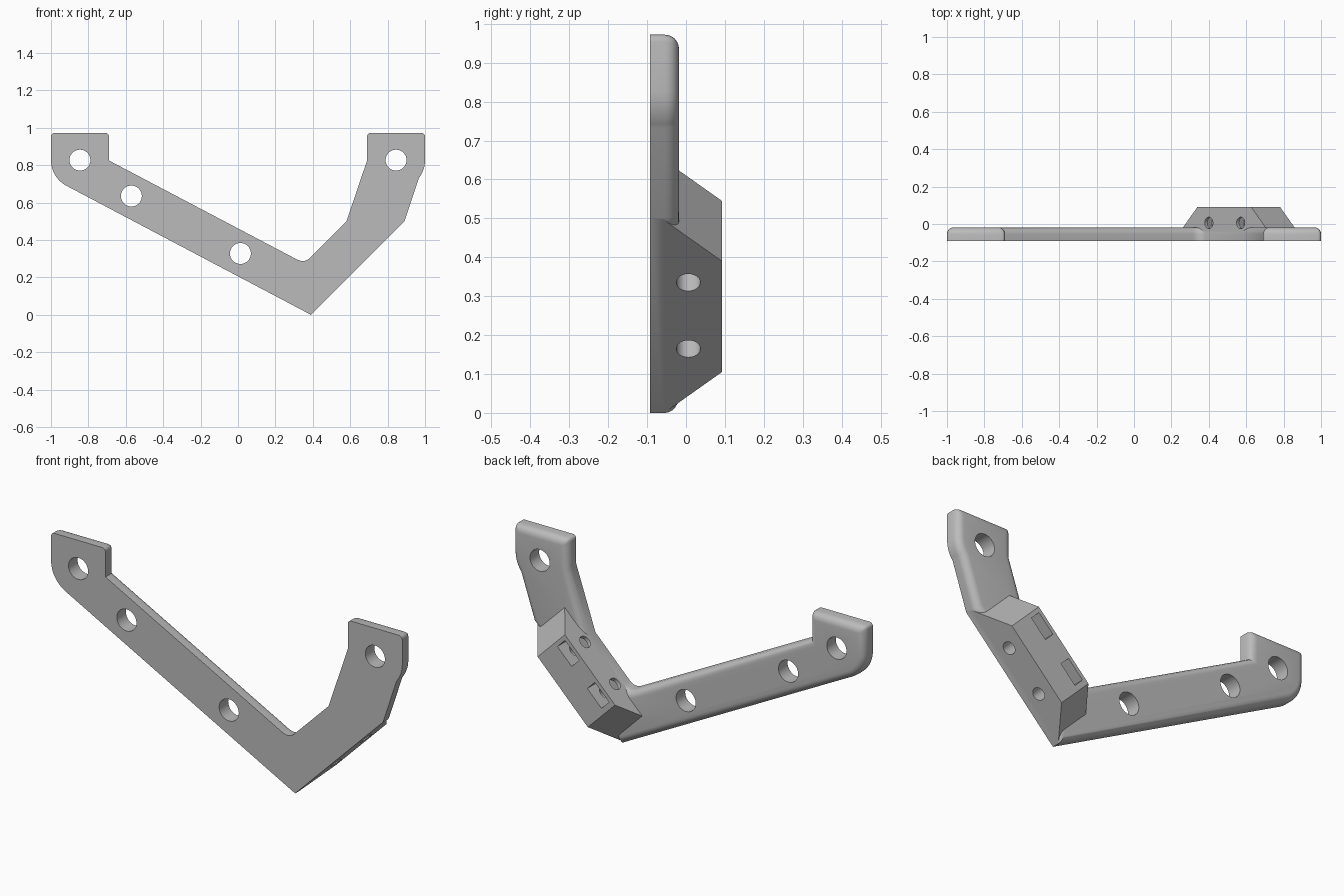
import bpy, bmesh
from math import cos, sin, pi, radians
from mathutils import Vector

if "Cube" in bpy.data.objects:
    bpy.data.objects.remove(bpy.data.objects["Cube"])

grey = bpy.data.materials.new("plain grey")
grey.use_nodes = True
colour = (0.5, 0.5, 0.5, 1)
grey.diffuse_color = colour
grey.node_tree.nodes["Principled BSDF"].inputs["Base Color"].default_value = colour

X, Y, Z = Vector((1, 0, 0)), Vector((0, 1, 0)), Vector((0, 0, 1))
ALONG = Vector((1, 0, 1)).normalized()     # up the diagonal strut
ACROSS = Vector((-1, 0, 1)).normalized()   # from its outer to its inner face
TIP = Vector((0.39, 0, 0))                 # lowest corner of the bracket
FRONT, PLATE_BACK, BACK = -0.092, -0.018, 0.092
STRUT = 0.219
PAD_X, PAD_Z, PAD_R = 0.845, 0.827, 0.155


def prism(name, outline, origin, u, v, w, w0, w1):
    """Extrude a 2D outline in the u-v plane along w."""
    bm = bmesh.new()
    rings = [[bm.verts.new(origin + u * a + v * b + w * h) for a, b in outline]
             for h in (w0, w1)]
    bm.faces.new(rings[0])
    bm.faces.new(rings[1])
    n = len(outline)
    for i in range(n):
        j = (i + 1) % n
        bm.faces.new((rings[0][i], rings[0][j], rings[1][j], rings[1][i]))
    bmesh.ops.recalc_face_normals(bm, faces=bm.faces)
    mesh = bpy.data.meshes.new(name)
    bm.to_mesh(mesh)
    bm.free()
    mesh.materials.append(grey)
    ob = bpy.data.objects.new(name, mesh)
    bpy.context.collection.objects.link(ob)
    return ob


def arc(cx, cz, r, start, end, n):
    return [(cx + r * cos(radians(start + (end - start) * i / n)),
             cz + r * sin(radians(start + (end - start) * i / n))) for i in range(n + 1)]


def apply(ob, mod):
    bpy.context.view_layer.objects.active = ob
    bpy.ops.object.modifier_apply(modifier=mod.name)


def combine(target, tool, operation):
    mod = target.modifiers.new("combine", 'BOOLEAN')
    mod.operation, mod.solver, mod.object = operation, 'EXACT', tool
    apply(target, mod)
    bpy.data.objects.remove(tool)


# Plate: long arm, diagonal strut, short arm and two end pads
top, inner = 0.972, 0.69
a, c, b = Vector((0.385, 0.305)), Vector((0.355, 0.275)), Vector((0.313, 0.297))
fillet = [tuple(a * (1 - t) ** 2 + c * 2 * t * (1 - t) + b * t * t)
          for t in [i / 8 for i in range(9)]]
outline = [(TIP.x, 0), (0.89, 0.5)]
outline += arc(PAD_X, PAD_Z, PAD_R, -38, 0, 8)
outline += [(1, top), (inner, top), (inner, 0.825), (0.58, 0.5)]
outline += fillet
outline += [(-inner, 0.825), (-inner, top), (-1, top)]
outline += arc(-PAD_X, PAD_Z, PAD_R, 180, 242, 12)
plate = prism("bracket_plate", outline, Vector(), X, Z, Y, FRONT, PLATE_BACK)

# Round the rear rim, and the upright corners of the pads a little less
weights = plate.data.attributes.new("bevel_weight_edge", 'FLOAT', 'EDGE')
for edge in plate.data.edges:
    p, q = (plate.data.vertices[i].co for i in edge.vertices)
    if min(p.y, q.y) > PLATE_BACK - 0.001:
        weights.data[edge.index].value = 1
    elif abs(p.y - q.y) > 0.01 and p.z > top - 0.001:
        weights.data[edge.index].value = 0.5
bevel = plate.modifiers.new("rim", 'BEVEL')
bevel.limit_method, bevel.width, bevel.segments = 'WEIGHT', 0.036, 6
bevel.use_clamp_overlap = False
apply(plate, bevel)

# Mounting block on the back of the strut, with sloping ends
root, s0, s1 = -0.058, 0.148, 0.552
rise = BACK - root
block = prism("mounting_block",
              [(s0 - rise, root), (s1 + rise, root), (s1, BACK), (s0, BACK)],
              TIP, ALONG, Y, ACROSS, 0, STRUT)
combine(plate, block, 'UNION')

# Screw holes through the plate
for x, z in ((-PAD_X, PAD_Z), (PAD_X, PAD_Z), (-0.57, 0.635), (0.013, 0.328)):
    hole = prism("hole_cutter", arc(x, z, 0.056, 0, 348.75, 31),
                 Vector(), X, Z, Y, -0.3, 0.3)
    combine(plate, hole, 'DIFFERENCE')

# Cross holes and nut slots in the block
for s in (0.233, 0.474):
    hole = prism("cross_hole_cutter", arc(s, 0.006, 0.031, 0, 345, 23),
                 TIP, ALONG, Y, ACROSS, -0.1, 0.4)
    combine(plate, hole, 'DIFFERENCE')
    w, bottom = 0.057, -0.05
    slot = prism("nut_slot_cutter",
                 [(s - w, bottom), (s + w, bottom), (s + w, 0.2), (s - w, 0.2)],
                 TIP, ALONG, Y, ACROSS, 0.138, 0.199)
    combine(plate, slot, 'DIFFERENCE')

plate.name = "bracket"
bpy.ops.object.select_all(action='DESELECT')
plate.select_set(True)
bpy.context.view_layer.objects.active = plate
bpy.ops.object.shade_smooth_by_angle(angle=radians(30))
